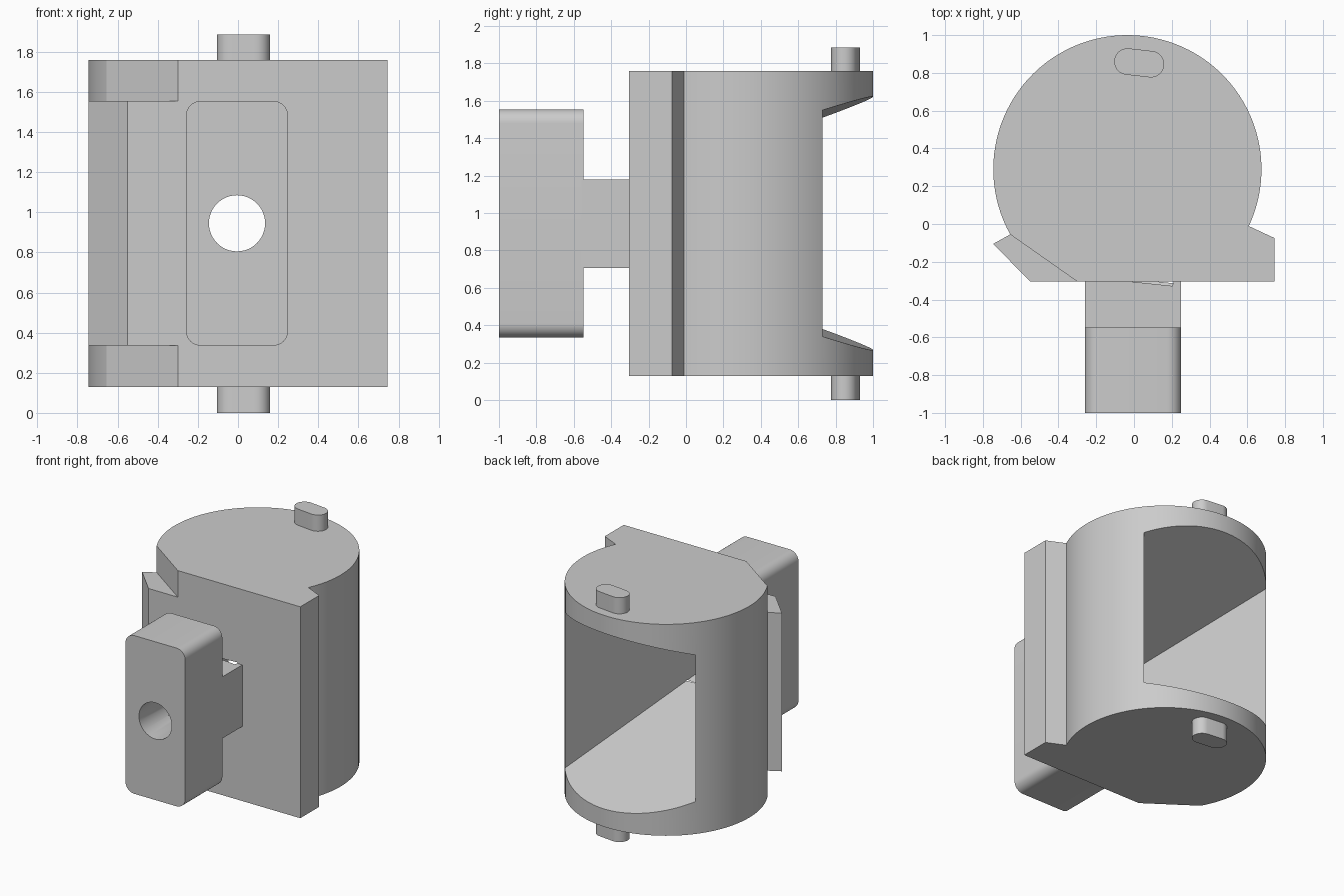
import bpy, bmesh, math
from mathutils import Vector

if "Cube" in bpy.data.objects:
    bpy.data.objects.remove(bpy.data.objects["Cube"], do_unlink=True)

GREY = (0.6, 0.6, 0.6, 1)
grey = bpy.data.materials.new("plain grey")
grey.use_nodes = True
grey.diffuse_color = GREY
grey.node_tree.nodes["Principled BSDF"].inputs["Base Color"].default_value = GREY

MID = 0.945  # height of the bore and cavity axis


def arc(cx, cy, r, a0, a1, n):
    steps = [math.radians(a0 + (a1 - a0) * i / n) for i in range(n + 1)]
    return [(cx + r * math.cos(a), cy + r * math.sin(a)) for a in steps]


def finish(name, bm):
    bmesh.ops.recalc_face_normals(bm, faces=bm.faces)
    mesh = bpy.data.meshes.new(name)
    bm.to_mesh(mesh)
    bm.free()
    mesh.materials.append(grey)
    obj = bpy.data.objects.new(name, mesh)
    bpy.context.collection.objects.link(obj)
    return obj


def prism(name, outline, lo, hi, axis="z"):
    """Extrude an outline: (x, y) along z, or (x, z) along y."""
    bm = bmesh.new()
    place = (lambda a, b: (a, b, lo)) if axis == "z" else (lambda a, b: (a, lo, b))
    face = bm.faces.new([bm.verts.new(place(a, b)) for a, b in outline])
    new = bmesh.ops.extrude_face_region(bm, geom=[face])["geom"]
    shift = Vector((0, 0, hi - lo) if axis == "z" else (0, hi - lo, 0))
    bmesh.ops.translate(bm, vec=shift, verts=[v for v in new if isinstance(v, bmesh.types.BMVert)])
    return finish(name, bm)


def rounded_box(x0, x1, z0, z1, r):
    return (arc(x1 - r, z1 - r, r, 0, 90, 8) + arc(x0 + r, z1 - r, r, 90, 180, 8)
            + arc(x0 + r, z0 + r, r, 180, 270, 8) + arc(x1 - r, z0 + r, r, 270, 360, 8))


# Round housing with a flat front flange
housing = prism("housing", arc(-0.035, 0.29, 0.71, -25.1, 209.1, 72)
                + [(-0.30, -0.305), (0.745, -0.305), (0.745, -0.075)], 0.13, 1.76)

# Bevelled rail on the side of the flange
rail = prism("side_rail", [(-0.655, -0.055), (-0.745, -0.105), (-0.55, -0.305),
                           (-0.30, -0.305), (-0.30, -0.25), (-0.60, -0.03)], 0.335, 1.555)

# Neck and rounded front block
neck = prism("neck", [(-0.26, 0.705), (0.25, 0.705), (0.25, 1.18), (-0.26, 1.18)],
             -0.56, -0.30, "y")
block = prism("front_block", rounded_box(-0.26, 0.25, 0.335, 1.555, 0.075), -1, -0.548, "y")

# Slot-shaped pivot pins above and below
start, end, radius = Vector((-0.035, 0.86)), Vector((0.09, 0.846)), 0.07
tilt = math.degrees(math.atan2(end.y - start.y, end.x - start.x))
slot = (arc(end.x, end.y, radius, tilt - 90, tilt + 90, 14)
        + arc(start.x, start.y, radius, tilt + 90, tilt + 270, 14))
pins = [prism("lower_pin", slot, 0, 0.14), prism("upper_pin", slot, 1.75, 1.885)]

# Cutters: round bore and the flared cavity open to the back
bore = prism("bore_cutter", arc(-0.005, MID, 0.14, 0, 352.5, 47), -1.1, -0.2, "y")
bm = bmesh.new()
tip = bm.verts.new((0, -1, MID))
rim = [bm.verts.new((1.5 * x, 1.595, MID + 1.5 * h))
       for x, h in ((0.522, 0.605), (-0.592, 0.565), (-0.592, -0.565), (0.522, -0.605))]
bm.faces.new(rim)
for i in range(4):
    bm.faces.new((tip, rim[i], rim[(i + 1) % 4]))
cavity = finish("cavity_cutter", bm)

for obj, cutters in ((housing, [cavity]), (neck, [bore, cavity]), (block, [bore, cavity])):
    for cutter in cutters:
        cut = obj.modifiers.new("cut", "BOOLEAN")
        cut.operation = "DIFFERENCE"
        cut.solver = "EXACT"
        cut.object = cutter

# Bake the cuts, then drop the cutters
bpy.context.view_layer.update()
deps = bpy.context.evaluated_depsgraph_get()
for obj in (housing, neck, block):
    baked = bpy.data.meshes.new_from_object(obj.evaluated_get(deps))
    obj.modifiers.clear()
    obj.data = baked
for cutter in (bore, cavity):
    bpy.data.objects.remove(cutter, do_unlink=True)

# Smooth the round walls, keep the edges crisp
for obj in [housing, rail, neck, block] + pins:
    for poly in obj.data.polygons:
        poly.use_smooth = True
    obj.data.set_sharp_from_angle(angle=math.radians(25))
